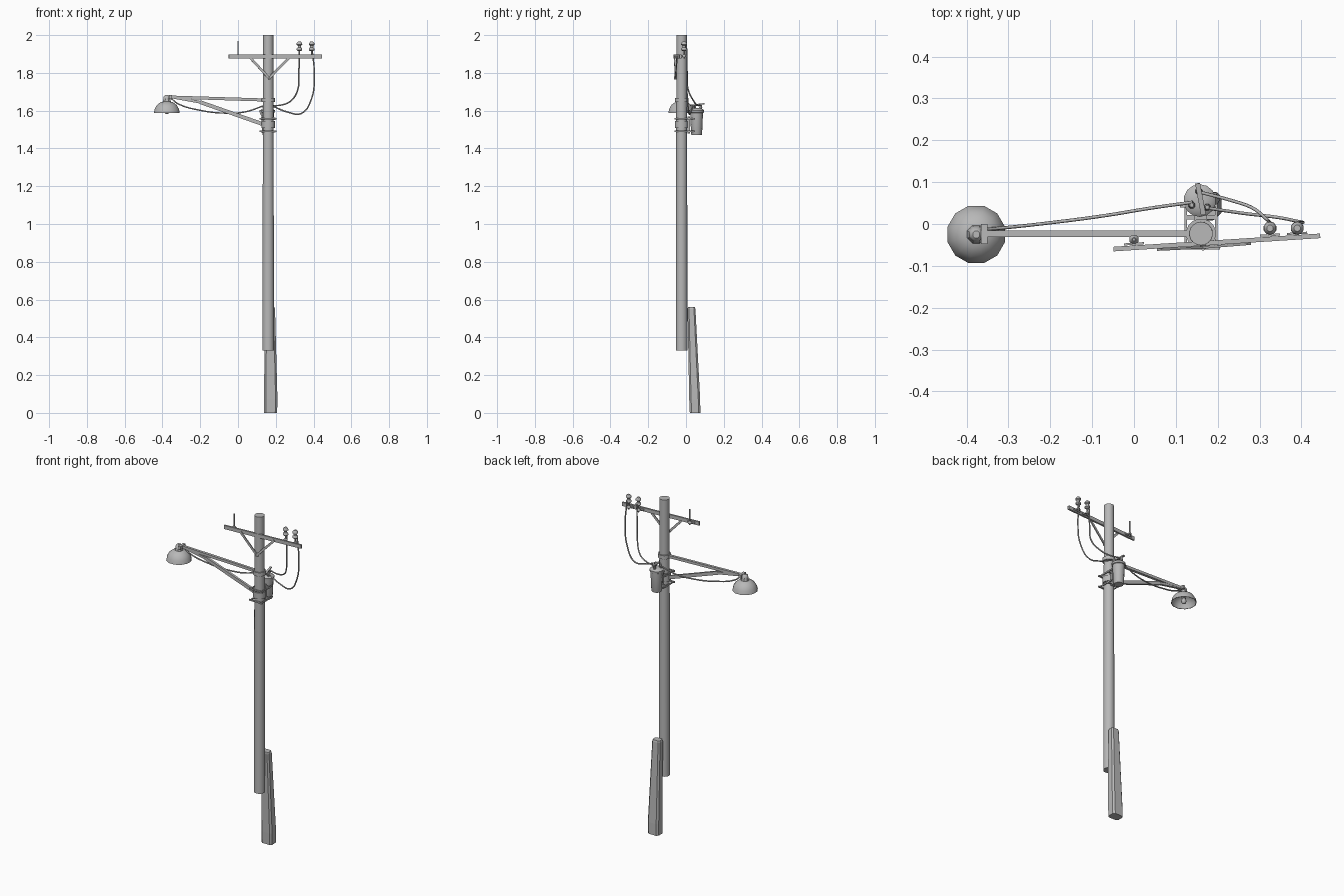
import bpy, bmesh, math
from mathutils import Vector

GREY = bpy.data.materials.new("plain grey")
GREY.diffuse_color = (0.48, 0.48, 0.48, 1)


def finish(name, bm, smooth=False):
    bmesh.ops.recalc_face_normals(bm, faces=bm.faces[:])
    me = bpy.data.meshes.new(name)
    bm.to_mesh(me)
    bm.free()
    me.materials.append(GREY)
    ob = bpy.data.objects.new(name, me)
    bpy.context.collection.objects.link(ob)
    if smooth:
        bpy.ops.object.select_all(action='DESELECT')
        ob.select_set(True)
        bpy.context.view_layer.objects.active = ob
        bpy.ops.object.shade_smooth_by_angle(angle=math.radians(40))
    return ob


def loft(name, rings, smooth=False):
    """Skin a list of rings of points and cap both ends."""
    bm = bmesh.new()
    rs = [[bm.verts.new(p) for p in r] for r in rings]
    n = len(rs[0])
    for a, b in zip(rs, rs[1:]):
        for i in range(n):
            j = (i + 1) % n
            bm.faces.new((a[i], a[j], b[j], b[i]))
    bm.faces.new(rs[0][::-1])
    bm.faces.new(rs[-1])
    return finish(name, bm, smooth)


def lathe(name, x, y, profile, n=12, smooth=True):
    """Turn a profile of (radius, z) about a vertical axis."""
    ang = [2 * math.pi * (i + 0.5) / n for i in range(n)]
    return loft(name, [[(x + r * math.cos(a), y + r * math.sin(a), z) for a in ang]
                       for r, z in profile], smooth)


def bar(name, p, q, w, h):
    """Straight square bar from p to q, w across and h tall."""
    p, q = Vector(p), Vector(q)
    d = (q - p).normalized()
    ref = Vector((0, 0, 1)) if abs(d.z) < 0.95 else Vector((0, 1, 0))
    s = d.cross(ref).normalized()
    u = s.cross(d)
    corners = [s * a * w / 2 + u * b * h / 2 for a, b in ((-1, -1), (1, -1), (1, 1), (-1, 1))]
    return loft(name, [[e + c for c in corners] for e in (p, q)])


def wire(name, pts, r=0.004):
    cu = bpy.data.curves.new(name, 'CURVE')
    cu.dimensions = '3D'
    cu.bevel_depth = r
    cu.bevel_resolution = 1
    cu.resolution_u = 5
    cu.use_fill_caps = True
    sp = cu.splines.new('BEZIER')
    sp.bezier_points.add(len(pts) - 1)
    for b, p in zip(sp.bezier_points, pts):
        b.co = p
        b.handle_left_type = b.handle_right_type = 'AUTO'
    cu.materials.append(GREY)
    ob = bpy.data.objects.new(name, cu)
    bpy.context.collection.objects.link(ob)
    bpy.ops.object.select_all(action='DESELECT')
    ob.select_set(True)
    bpy.context.view_layer.objects.active = ob
    bpy.ops.object.convert(target='MESH')


PX, PY = 0.16, -0.023

# pole and the chamfered ground stub behind it
lathe("pole", PX, PY, [(0.031, 0.33), (0.028, 2.0)], 18)


def stub_ring(cx, cy, hx, hy, c, z):
    pts = [(hx, hy - c), (hx - c, hy), (c - hx, hy), (-hx, hy - c),
           (-hx, c - hy), (c - hx, -hy), (hx - c, -hy), (hx, c - hy)]
    return [(cx + a, cy + b, z) for a, b in pts]


loft("ground_stub", [stub_ring(0.172, 0.048, 0.035, 0.028, 0.010, 0),
                     stub_ring(0.173, 0.046, 0.036, 0.029, 0.010, 0.07),
                     stub_ring(0.170, 0.029, 0.026, 0.021, 0.008, 0.55),
                     stub_ring(0.170, 0.029, 0.023, 0.018, 0.007, 0.56)])


# slightly turned crossarm with V braces
def arm_y(x):
    return -0.060 + (x + 0.05) * 0.064


bar("crossarm", (-0.049, arm_y(-0.049), 1.887), (0.445, arm_y(0.445), 1.887), 0.011, 0.022)
for x in (0.06, 0.275):
    bar("crossarm_brace", (x, arm_y(x) - 0.008, 1.885), (0.165, -0.056, 1.772), 0.006, 0.013)
lathe("brace_bolt", 0.165, -0.056, [(0.008, 1.765), (0.008, 1.781)], 6, False)

# pins, fixing straps and insulators
for x, y, full in ((0.0, -0.037, False), (0.325, -0.010, True), (0.39, -0.010, True)):
    lathe("insulator_pin", x, y, [(0.004, 1.875), (0.004, 1.97 if not full else 1.94)], 6)
    lathe("pin_foot", x, y, [(0.012, 1.884), (0.012, 1.890), (0.005, 1.898)], 8)
    bar("pin_strap", (x - 0.024, arm_y(x) + 0.008, 1.887), (x + 0.024, arm_y(x) + 0.011, 1.887), 0.005, 0.010)
    bar("pin_hook", (x, arm_y(x), 1.887), (x, y, 1.887), 0.008, 0.008)
    if full:
        lathe("insulator", x, y, [(0.009, 1.915), (0.016, 1.921), (0.015, 1.929), (0.009, 1.935),
                                  (0.009, 1.944), (0.016, 1.949), (0.015, 1.957), (0.008, 1.965)], 10)

# lamp arm and its pole clamps
bar("lamp_arm", (-0.36, -0.023, 1.672), (0.16, -0.023, 1.656), 0.016, 0.016)
bar("lamp_arm_brace", (-0.35, -0.023, 1.672), (-0.19, -0.023, 1.643), 0.014, 0.014)
bar("lamp_arm_brace", (-0.20, -0.023, 1.645), (0.15, -0.023, 1.522), 0.014, 0.020)
for z0, z1 in ((1.645, 1.667), (1.508, 1.545)):
    lathe("pole_clamp", PX, PY, [(0.036, z0), (0.036, z1)], 16)

# lamp: open shade, socket and bulb
LX, LY = -0.377, -0.025
lathe("lamp_shade", LX, LY, [(0.012, 1.650), (0.034, 1.645), (0.054, 1.630), (0.066, 1.610),
                             (0.071, 1.588), (0.068, 1.588), (0.062, 1.610), (0.050, 1.627),
                             (0.032, 1.640), (0.012, 1.644)], 12)
lathe("lamp_socket", LX, LY, [(0.024, 1.645), (0.020, 1.660), (0.017, 1.676), (0.009, 1.683)], 8)
bar("lamp_bracket", (-0.358, -0.048, 1.672), (-0.358, 0.0, 1.672), 0.016, 0.020)
lathe("bulb_holder", LX, LY, [(0.012, 1.615), (0.012, 1.645)], 8)
lathe("bulb", LX, LY, [(0.004, 1.582), (0.011, 1.586), (0.015, 1.597), (0.012, 1.609), (0.008, 1.618)], 10)

# transformer can with lid and top bar
TX, TY = 0.157, 0.056
lathe("transformer", TX, TY, [(0.027, 1.470), (0.029, 1.475), (0.034, 1.588), (0.038, 1.590),
                              (0.039, 1.602), (0.030, 1.610), (0.012, 1.613)], 14)
bar("transformer_top_bar", (0.152, 0.097, 1.637), (0.166, 0.022, 1.627), 0.012, 0.007)
for x, y in ((0.155, 0.078), (0.175, 0.040), (0.138, 0.045)):
    lathe("transformer_bushing", x, y, [(0.009, 1.600), (0.006, 1.612), (0.009, 1.618), (0.005, 1.633)], 8)

# transformer straps around the pole
for z in (1.490, 1.557):
    for x in (0.124, 0.196):
        bar("strap_side", (x, -0.058, z), (x, 0.048, z), 0.006, 0.008)
    bar("strap_front", (0.115, -0.057, z), (0.205, -0.057, z), 0.008, 0.008)
    bar("strap_spacer", (0.121, 0.016, z), (0.199, 0.016, z), 0.010, 0.012)
bar("hanger_plate", (0.16, 0.015, 1.48), (0.16, 0.015, 1.57), 0.030, 0.014)
bar("side_terminal", (0.116, 0.045, 1.602), (0.130, 0.045, 1.570), 0.010, 0.012)

# wires
wire("inner_wire", [(0.325, 0.004, 1.930), (0.322, 0.006, 1.80), (0.316, 0.012, 1.71),
                    (0.280, 0.040, 1.652), (0.230, 0.057, 1.630), (0.158, 0.076, 1.628)])
wire("outer_wire", [(0.392, 0.003, 1.930), (0.404, 0.004, 1.78), (0.388, 0.007, 1.66),
                    (0.335, 0.017, 1.585), (0.265, 0.025, 1.592), (0.175, 0.038, 1.628)])
wire("lamp_wire", [(-0.357, -0.013, 1.668), (-0.32, -0.010, 1.638), (-0.20, 0.003, 1.602),
                   (-0.07, 0.020, 1.587), (0.04, 0.038, 1.594), (0.140, 0.052, 1.628)])
